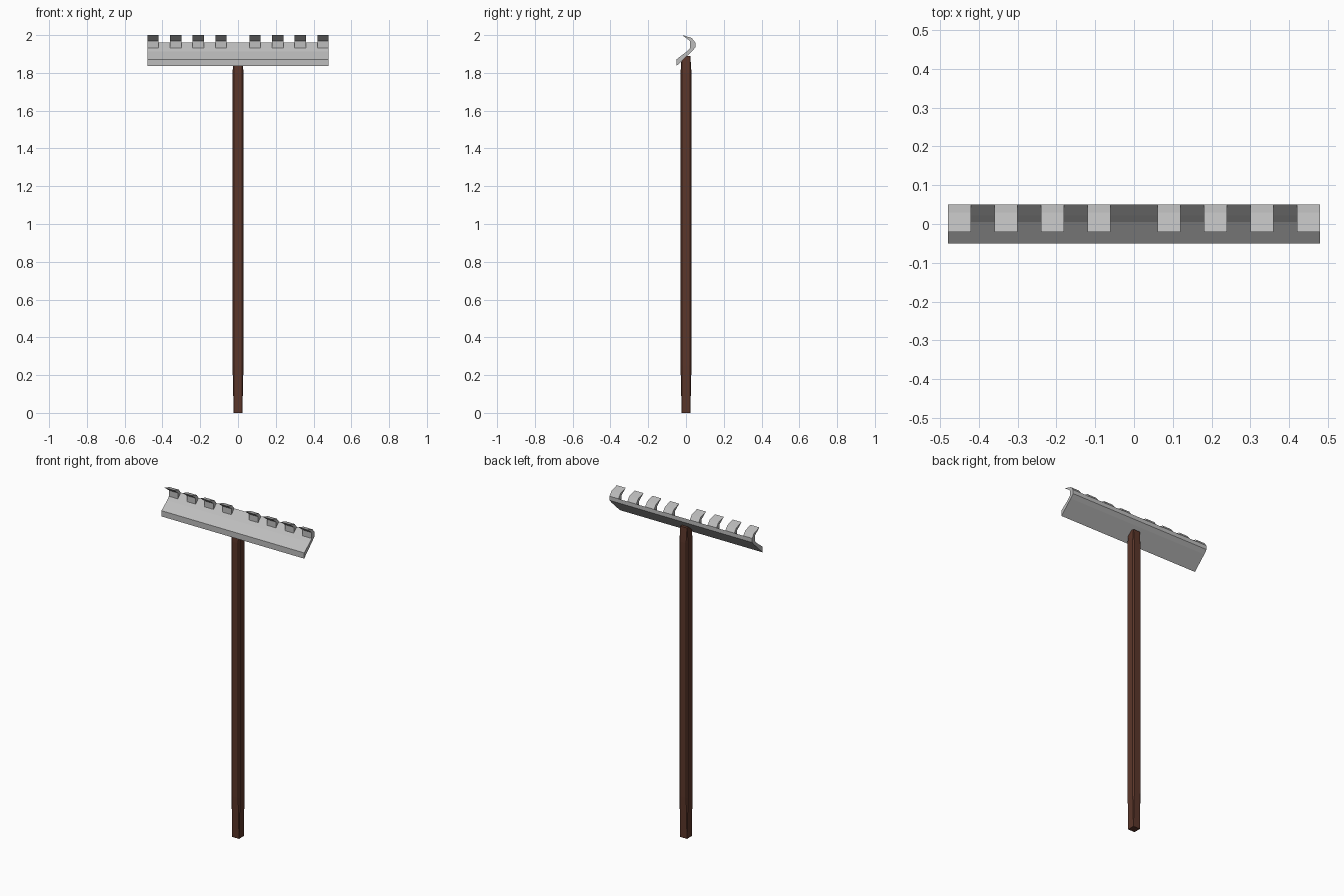
import bpy, bmesh, math

if "Cube" in bpy.data.objects:
    bpy.data.objects.remove(bpy.data.objects["Cube"])


def material(name, rgb):
    m = bpy.data.materials.new(name)
    m.diffuse_color = (*rgb, 1)
    m.use_nodes = True
    m.node_tree.nodes["Principled BSDF"].inputs["Base Color"].default_value = m.diffuse_color
    return m


def finish(name, bm, mat):
    bmesh.ops.recalc_face_normals(bm, faces=bm.faces)
    me = bpy.data.meshes.new(name)
    bm.to_mesh(me)
    bm.free()
    me.materials.append(mat)
    ob = bpy.data.objects.new(name, me)
    bpy.context.collection.objects.link(ob)
    return ob


def extrude_profile(bm, profile, x0, x1):
    """Closed (y, z) profile swept along x."""
    a = [bm.verts.new((x0, y, z)) for y, z in profile]
    b = [bm.verts.new((x1, y, z)) for y, z in profile]
    bm.faces.new(a)
    bm.faces.new(b[::-1])
    n = len(profile)
    for i in range(n):
        j = (i + 1) % n
        bm.faces.new((a[i], b[i], b[j], a[j]))


wood = material("dark_brown_wood", (0.105, 0.037, 0.023))
metal = material("grey_metal", (0.51, 0.51, 0.51))

# Handle: chamfered square shaft, tapering to smaller square ends
bm = bmesh.new()
rings = []
for z, half, flat in ((0, .023, .0225), (.25, .029, .021),
                      (1.80, .029, .021), (1.89, .023, .0225)):
    pts = [(flat, -half), (half, -flat), (half, flat), (flat, half),
           (-flat, half), (-half, flat), (-half, -flat), (-flat, -half)]
    rings.append([bm.verts.new((x, y, z)) for x, y in pts])
for lo, hi in zip(rings, rings[1:]):
    for i in range(8):
        j = (i + 1) % 8
        bm.faces.new((lo[i], lo[j], hi[j], hi[i]))
bm.faces.new(rings[0][::-1])
bm.faces.new(rings[-1])
finish("handle", bm, wood)

# Rake bar: sloped blade running the full width
bar = [(-.05, 1.837), (.03, 1.913), (.05, 1.935), (.05, 1.96),
       (.022, 1.932), (.005, 1.914), (-.05, 1.872)]
bm = bmesh.new()
extrude_profile(bm, bar, -.48, .48)
finish("rake_bar", bm, metal)

# Teeth: curled hooks, four on each side of the middle
tooth = [(.022, 1.932), (.05, 1.96), (.03, 1.985), (-.02, 2.0), (.022, 1.968)]
bm = bmesh.new()
for side in (-1, 1):
    for i in range(4):
        inner = .06 + .12 * i
        extrude_profile(bm, tooth, side * inner, side * (inner + .06))
finish("rake_teeth", bm, metal)
